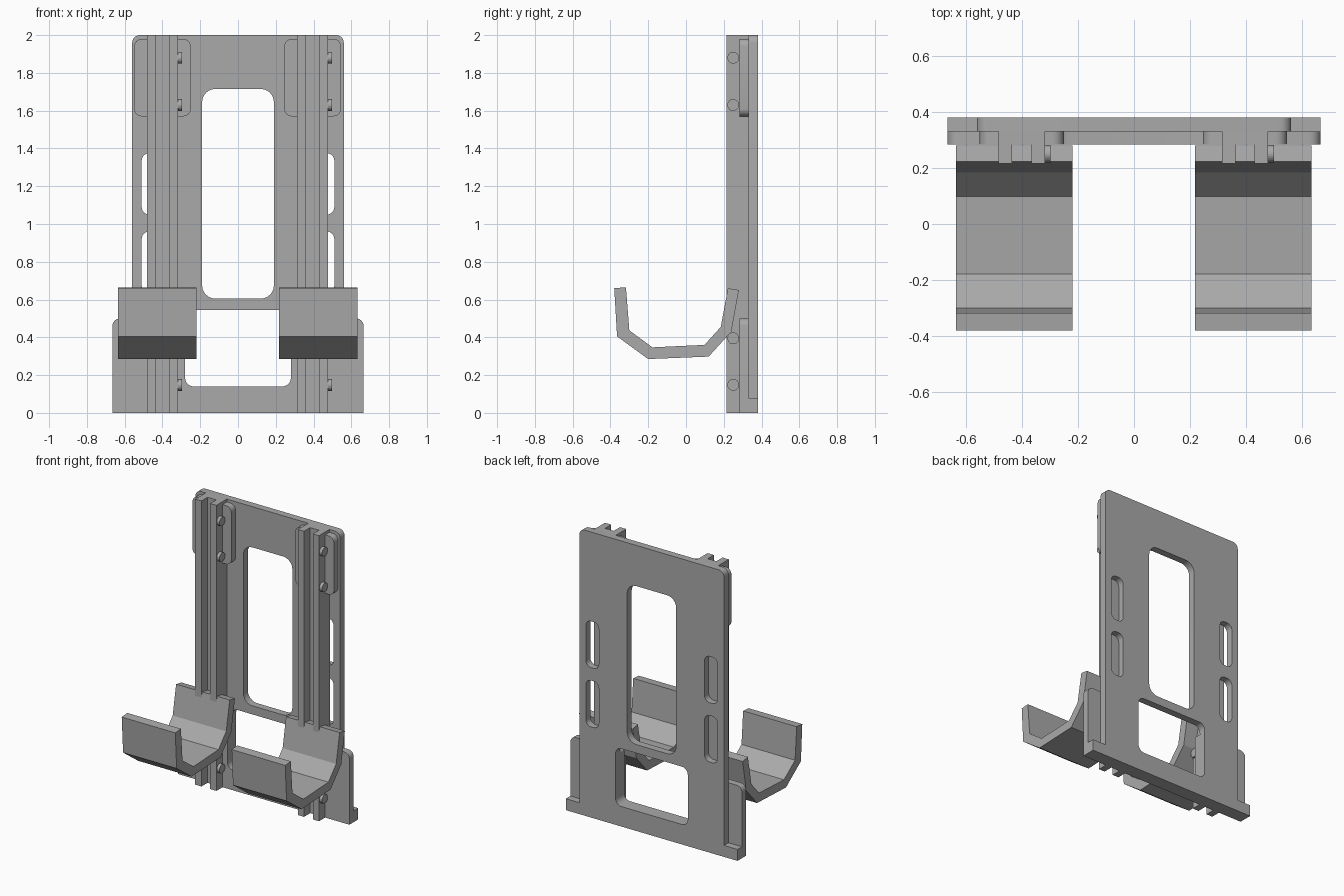
import bpy, bmesh, math
from mathutils import Vector

if "Cube" in bpy.data.objects:
    bpy.data.objects.remove(bpy.data.objects["Cube"])

grey = bpy.data.materials.new("plain grey")
grey.diffuse_color = (0.4, 0.4, 0.4, 1)
grey.use_nodes = True
grey.node_tree.nodes["Principled BSDF"].inputs["Base Color"].default_value = grey.diffuse_color


def rounded(corners):
    """Outline with each (x, z, radius) corner rounded off."""
    pts, n = [], len(corners)
    for i, (x, z, r) in enumerate(corners):
        p = Vector((x, z))
        if r == 0:
            pts.append(p)
            continue
        a = (Vector(corners[i - 1][:2]) - p).normalized() * r
        b = (Vector(corners[(i + 1) % n][:2]) - p).normalized() * r
        for k in range(7):
            t = k / 6 * math.pi / 2
            pts.append(p + a * (1 - math.sin(t)) + b * (1 - math.cos(t)))
    return pts


def rect(x0, x1, z0, z1, r=0.0, r_low=None):
    low = r if r_low is None else r_low
    return rounded([(x0, z0, low), (x1, z0, low), (x1, z1, r), (x0, z1, r)])


def panel(name, outlines, y0, y1):
    """Upright panel from an outer outline plus holes, between two depths."""
    cu = bpy.data.curves.new(name, 'CURVE')
    cu.dimensions, cu.fill_mode, cu.extrude = '2D', 'BOTH', (y1 - y0) / 2
    for pts in outlines:
        sp = cu.splines.new('POLY')
        sp.points.add(len(pts) - 1)
        for q, p in zip(sp.points, pts):
            q.co = (p[0], p[1], 0, 1)
        sp.use_cyclic_u = True
    ob = bpy.data.objects.new(name, cu)
    bpy.context.collection.objects.link(ob)
    ob.rotation_euler.x = math.pi / 2
    ob.location.y = (y0 + y1) / 2
    bpy.ops.object.select_all(action='DESELECT')
    ob.select_set(True)
    bpy.context.view_layer.objects.active = ob
    bpy.ops.object.convert(target='MESH')
    ob = bpy.context.object
    ob.data.materials.clear()
    ob.data.materials.append(grey)
    bpy.ops.object.shade_smooth_by_angle(angle=math.radians(25))


def prism(name, profile, axis_fn, start, end):
    """Solid swept in a straight line from a 2D profile."""
    bm = bmesh.new()
    a = [bm.verts.new(axis_fn(p, start)) for p in profile]
    b = [bm.verts.new(axis_fn(p, end)) for p in profile]
    bm.faces.new(a)
    bm.faces.new(b[::-1])
    n = len(profile)
    for i in range(n):
        j = (i + 1) % n
        bm.faces.new((a[j], a[i], b[i], b[j]))
    bmesh.ops.recalc_face_normals(bm, faces=bm.faces)
    me = bpy.data.meshes.new(name)
    bm.to_mesh(me)
    bm.free()
    me.materials.append(grey)
    ob = bpy.data.objects.new(name, me)
    bpy.context.collection.objects.link(ob)


# Back plate with two windows and four side slots
outlines = [rect(-0.56, 0.56, 0, 2, 0.04, 0),
            rect(-0.19, 0.19, 0.605, 1.715, 0.07),
            rect(-0.28, 0.28, 0.14, 0.545, 0.045)]
for x0 in (-0.51, 0.41):
    for z0 in (0.635, 1.05):
        outlines.append(rect(x0, x0 + 0.10, z0, z0 + 0.325, 0.04))
panel("back_plate", outlines, 0.33, 0.38)

# Wider U-shaped base plate and the lip below it
panel("base_plate", [rounded([
    (-0.665, 0, 0), (0.665, 0, 0), (0.665, 0.5, 0.04), (0.28, 0.5, 0.02),
    (0.28, 0.14, 0.045), (-0.28, 0.14, 0.045), (-0.28, 0.5, 0.02),
    (-0.665, 0.5, 0.04)])], 0.283, 0.33)
for side in (-1, 1):
    xs = sorted((side * 0.56, side * 0.665))
    panel("base_lip", [rect(*xs, 0, 0.08)], 0.33, 0.38)

# Hook side profile as (y, z)
hook = [(0.28, 0.65), (0.24, 0.43), (0.12, 0.298), (-0.20, 0.285),
        (-0.365, 0.405), (-0.38, 0.66), (-0.318, 0.665), (-0.30, 0.437),
        (-0.178, 0.347), (0.098, 0.36), (0.184, 0.455), (0.222, 0.66)]

for x, hx0, hx1 in ((-0.4, -0.635, -0.22), (0.395, 0.217, 0.632)):
    # Grooved vertical rail
    rail = [(-0.082, 0.335), (-0.082, 0.215), (-0.034, 0.215), (-0.034, 0.283),
            (0.034, 0.283), (0.034, 0.215), (0.082, 0.215), (0.082, 0.335)]
    prism("rail", rail, lambda p, t, x=x: (x + p[0], p[1], t), 0, 2)
    # Rounded pad behind the top of the rail
    panel("top_pad", [rect(x - 0.15, x + 0.15, 1.57, 1.98, 0.04)], 0.283, 0.33)
    # Round pins on the side of the rail
    for z in (1.88, 1.63, 0.395, 0.148):
        disc = [(0.25 + 0.031 * math.cos(k * math.pi / 12),
                 z + 0.031 * math.sin(k * math.pi / 12)) for k in range(24)]
        prism("pin", disc, lambda p, t: (t, *p), x + 0.08, x + 0.103)
    # Cradle hook
    prism("hook", hook, lambda p, t: (t, *p), hx0, hx1)
